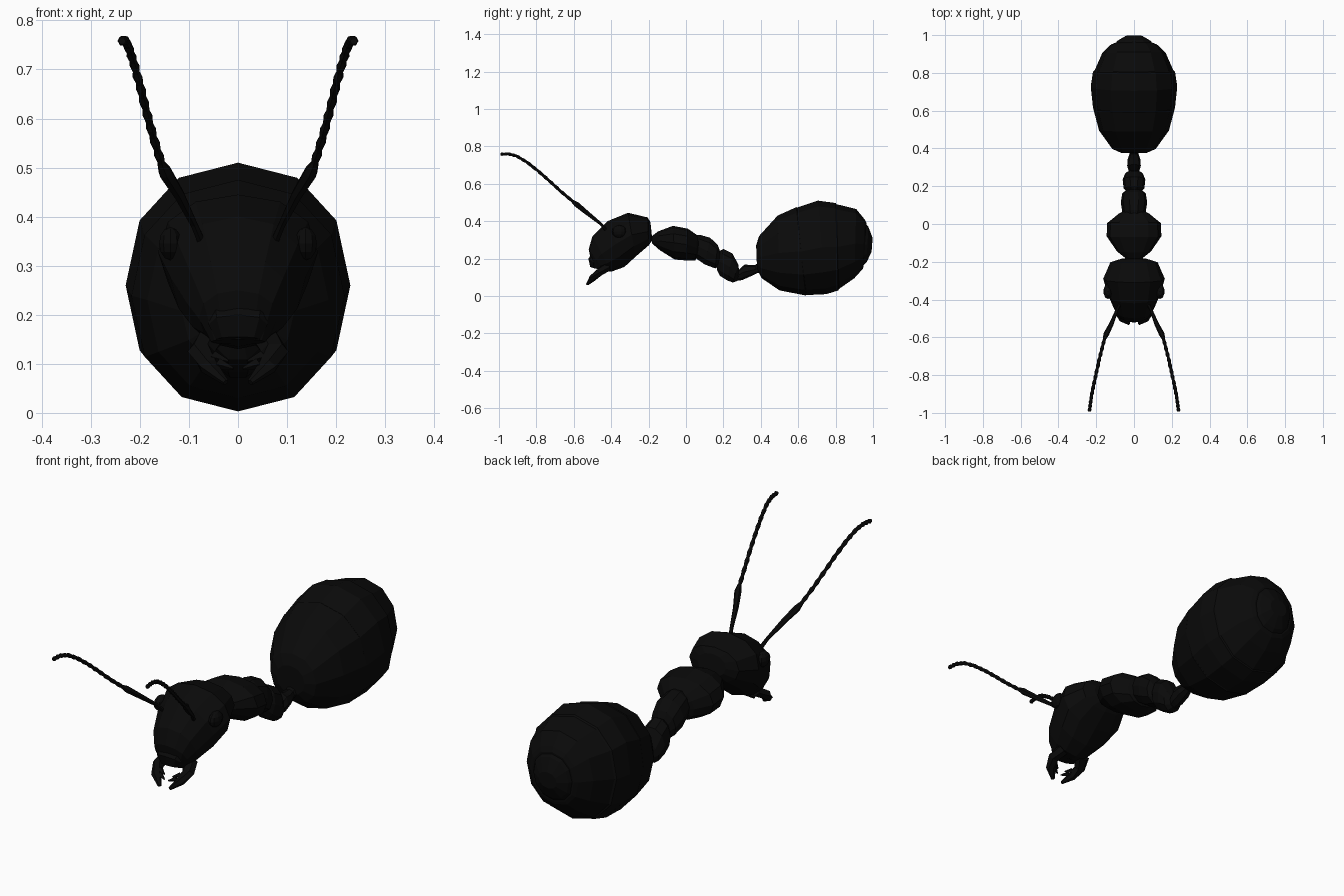
import bpy
import bmesh
from math import sin, cos, pi, copysign
from mathutils import Vector

cube = bpy.data.objects.get("Cube")
if cube:
    bpy.data.objects.remove(cube)


def make_material(name, colour):
    mat = bpy.data.materials.new(name)
    mat.use_nodes = True
    mat.diffuse_color = colour
    bsdf = mat.node_tree.nodes["Principled BSDF"]
    bsdf.inputs["Base Color"].default_value = colour
    bsdf.inputs["Roughness"].default_value = 0.8
    return mat


BLACK = make_material("shell black", (0.003, 0.003, 0.003, 1))


def finish(name, bm):
    bmesh.ops.recalc_face_normals(bm, faces=bm.faces[:])
    mesh = bpy.data.meshes.new(name)
    bm.to_mesh(mesh)
    bm.free()
    mesh.materials.append(BLACK)
    obj = bpy.data.objects.new(name, mesh)
    bpy.context.collection.objects.link(obj)
    return obj


def skin(bm, rings):
    """Bridge rings of points and cap both ends."""
    loops = [[bm.verts.new(p) for p in ring] for ring in rings]
    n = len(loops[0])
    for a, b in zip(loops, loops[1:]):
        for i in range(n):
            j = (i + 1) % n
            bm.faces.new((a[i], a[j], b[j], b[i]))
    bm.faces.new(loops[0])
    bm.faces.new(loops[-1])


def oval(centre, side, up, sides, power=1.0):
    points = []
    for i in range(sides):
        a = 2 * pi * i / sides
        c, s = [copysign(abs(v) ** power, v) for v in (cos(a), sin(a))]
        points.append(centre + side * c + up * s)
    return points


def body(name, sections, sides=12, power=0.92):
    """Sections are top (y, z), bottom (y, z) and half width."""
    bm = bmesh.new()
    rings = []
    for ty, tz, by, bz, w in sections:
        top, low = Vector((0, ty, tz)), Vector((0, by, bz))
        rings.append(oval((top + low) / 2, Vector((w, 0, 0)), (top - low) / 2, sides, power))
    skin(bm, rings)
    return finish(name, bm)


def tube(bm, points, radii, sides=6, flat=1.0):
    rings = []
    for i, p in enumerate(points):
        d = (points[min(i + 1, len(points) - 1)] - points[max(i - 1, 0)]).normalized()
        side = d.cross(Vector((0, 0, 1))).normalized()
        rings.append(oval(p, side * radii[i], side.cross(d) * radii[i] * flat, sides))
    skin(bm, rings)


def mirrored(points, sign):
    return [Vector((x * sign, y, z)) for x, y, z in points]


# Head, tilted forward and tapering to the mouth
body("head", [
    (-.19, .395, -.18, .30, .07),
    (-.205, .42, -.20, .27, .125),
    (-.31, .445, -.27, .21, .163),
    (-.42, .40, -.33, .155, .138),
    (-.50, .32, -.40, .13, .105),
    (-.52, .25, -.44, .135, .08),
    (-.50, .15, -.45, .14, .055)])

# Thorax and waist
body("front_thorax", [
    (-.19, .315, -.18, .28, .04),
    (-.15, .345, -.14, .245, .09),
    (-.07, .375, -.06, .195, .145),
    (.01, .36, .0, .19, .142),
    (.06, .325, .05, .19, .08),
    (.08, .30, .06, .21, .05)])
body("rear_thorax", [
    (.03, .325, .01, .21, .045),
    (.075, .33, .05, .20, .062),
    (.13, .315, .10, .165, .07),
    (.17, .275, .155, .145, .062),
    (.185, .235, .175, .155, .04)], 10)
body("petiole", [
    (.165, .235, .165, .14, .035),
    (.20, .255, .18, .105, .055),
    (.25, .23, .22, .08, .06),
    (.28, .17, .25, .07, .048),
    (.285, .13, .275, .08, .025)], 10)
body("waist_link", [
    (.26, .12, .26, .08, .022),
    (.315, .17, .30, .085, .036),
    (.34, .165, .345, .105, .034),
    (.37, .165, .375, .12, .024),
    (.41, .20, .41, .13, .035)], 8)

# Abdomen made of overlapping shell plates
body("abdomen_front_plate", [
    (.375, .27, .38, .14, .07),
    (.39, .32, .405, .095, .115),
    (.49, .43, .50, .03, .185),
    (.59, .475, .64, .003, .217),
    (.61, .465, .66, .015, .205)])
body("abdomen_middle_plate", [
    (.56, .445, .62, .025, .20),
    (.585, .47, .645, .005, .217),
    (.705, .51, .75, .01, .229),
    (.80, .497, .815, .03, .217),
    (.81, .485, .82, .045, .205)])
body("abdomen_rear_plate", [
    (.78, .48, .79, .035, .20),
    (.80, .492, .81, .032, .212),
    (.91, .465, .90, .095, .168),
    (.955, .41, .945, .145, .122),
    (.965, .39, .95, .16, .105)])
body("abdomen_tip", [
    (.945, .40, .935, .15, .11),
    (.975, .37, .965, .18, .088),
    (.998, .31, .992, .235, .045)])

# Lip plate over the mouth
body("lip", [
    (-.50, .23, -.46, .22, .065),
    (-.522, .20, -.47, .16, .06),
    (-.512, .155, -.47, .145, .045)], 8)

# Paired eyes, jaws and antennae
for label, sign in (("left", 1), ("right", -1)):
    bm = bmesh.new()
    bmesh.ops.create_uvsphere(bm, u_segments=10, v_segments=6, radius=1)
    for v in bm.verts:
        v.co = Vector((sign * .138, -.357, .345)) + Vector((v.co.x * .024, v.co.y * .04, v.co.z * .034))
    finish(label + "_eye", bm)

    bm = bmesh.new()
    tube(bm, mirrored([(.055, -.42, .155), (.075, -.465, .125), (.06, -.50, .095),
                       (.025, -.528, .062)], sign), [.03, .028, .022, .008], 6, .8)
    for x, y, z in ((.04, -.50, .10), (.05, -.485, .115)):
        tube(bm, mirrored([(x, y, z), (x - .03, y - .015, z - .01)], sign), [.012, .003], 4)
    finish(label + "_jaw", bm)

    bm = bmesh.new()
    tube(bm, mirrored([(.075, -.425, .35), (.09, -.455, .385), (.12, -.53, .445),
                       (.148, -.585, .49), (.157, -.61, .51)], sign), [.009, .008, .012, .015, .008])
    path = mirrored([(.155, -.605, .505), (.172, -.67, .56), (.187, -.73, .615),
                     (.20, -.79, .668), (.213, -.85, .715), (.224, -.905, .748),
                     (.231, -.95, .76), (.236, -.99, .758)], sign)
    # Each whip segment is two flared beads
    for a, b in zip(path, path[1:]):
        for t in (0, .5):
            p, q = a.lerp(b, t), a.lerp(b, t + .5)
            tube(bm, [p, p.lerp(q, .7), q.lerp(p, -.1)], [.0065, .0105, .0075])
    finish(label + "_antenna", bm)
